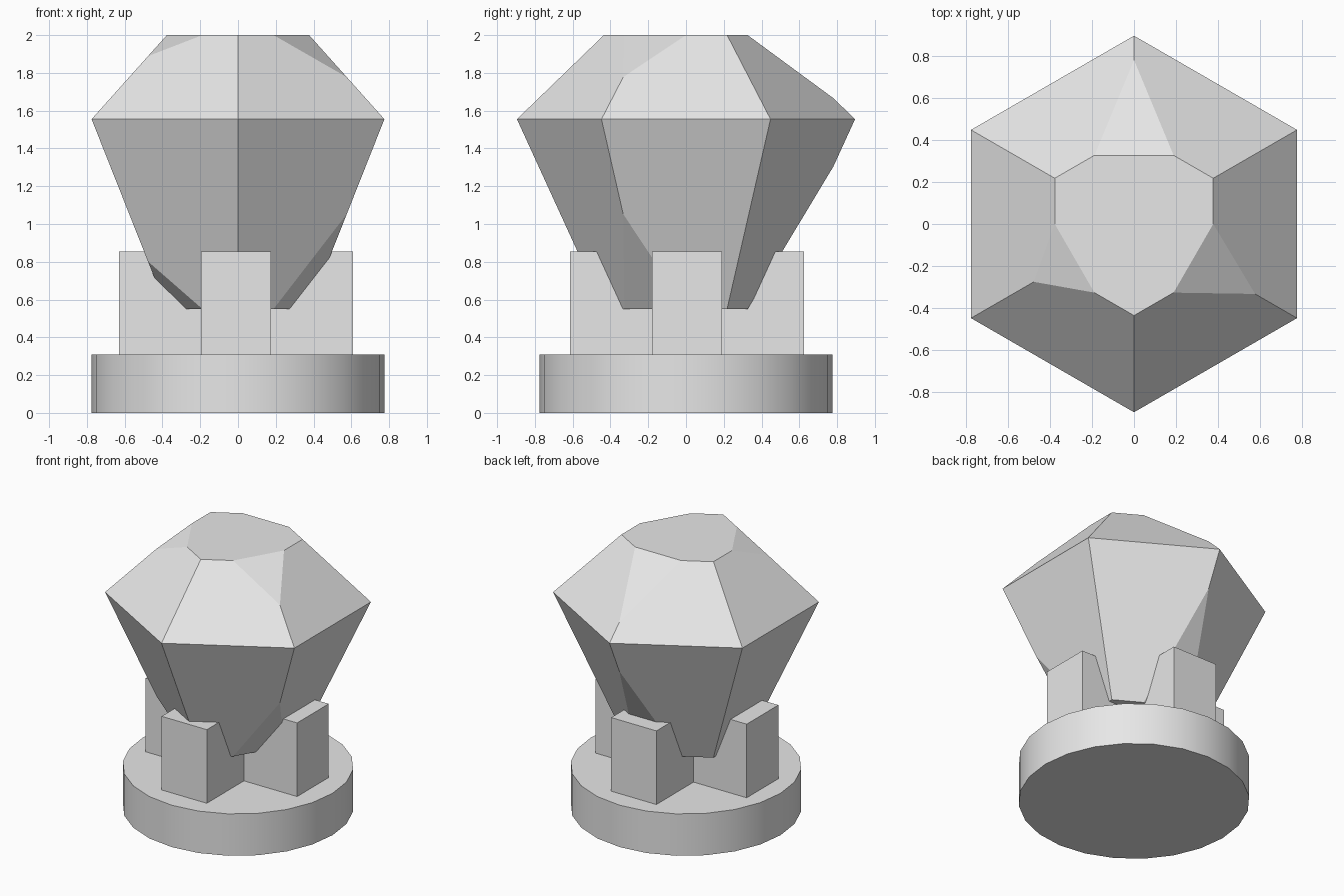
import bpy, bmesh
from math import sin, cos, radians
from mathutils import Vector

cube = bpy.data.objects.get("Cube")
if cube:
    bpy.data.objects.remove(cube, do_unlink=True)

grey = bpy.data.materials.new("light_grey")
grey.use_nodes = True
grey.diffuse_color = (0.8, 0.8, 0.8, 1)
grey.node_tree.nodes["Principled BSDF"].inputs["Base Color"].default_value = (0.8, 0.8, 0.8, 1)


def finish(bm, name):
    bmesh.ops.recalc_face_normals(bm, faces=bm.faces)
    mesh = bpy.data.meshes.new(name)
    bm.to_mesh(mesh)
    bm.free()
    mesh.materials.append(grey)
    obj = bpy.data.objects.new(name, mesh)
    bpy.context.collection.objects.link(obj)
    return obj


def box(name, low, high):
    bm = bmesh.new()
    bmesh.ops.create_cube(bm, size=1)
    for v in bm.verts:
        v.co = [h if c > 0 else l for c, l, h in zip(v.co, low, high)]
    return finish(bm, name)


# Round base
BASE_TOP = 0.31
bm = bmesh.new()
bmesh.ops.create_cone(bm, cap_ends=True, segments=24, radius1=0.775, radius2=0.775, depth=BASE_TOP)
bmesh.ops.translate(bm, verts=bm.verts, vec=(0, 0, BASE_TOP / 2))
base = finish(bm, "round_base")
bpy.ops.object.select_all(action='DESELECT')
base.select_set(True)
bpy.context.view_layer.objects.active = base
bpy.ops.object.shade_smooth_by_angle(angle=radians(30))

# Crossed support beams, whose ends form four prongs
box("side_to_side_support", (-0.63, -0.18, BASE_TOP), (0.61, 0.19, 0.855))
box("front_to_back_support", (-0.195, -0.615, BASE_TOP), (0.175, 0.625, 0.855))

# Hexagonal gem: bottom, girdle and top rings
GIRDLE, GIRDLE_R, END_R = 1.555, 0.895, 0.435
BOTTOM, TOP = 0.55, 2.0


def corner(k, radius, z):
    a = radians(90 + 60 * k)
    return Vector((radius * cos(a), radius * sin(a), z))


bm = bmesh.new()
rings = [[bm.verts.new(corner(k, r, z)) for k in range(6)]
         for r, z in ((END_R, BOTTOM), (GIRDLE_R, GIRDLE), (END_R, TOP))]
bm.faces.new(rings[0])
bm.faces.new(rings[2])
for lower, upper in zip(rings, rings[1:]):
    for k in range(6):
        n = (k + 1) % 6
        bm.faces.new((lower[k], lower[n], upper[n], upper[k]))

# Triangular chips on alternate corners, each of a different length
for k, reach in ((0, 0.75), (2, 0.25), (4, 0.5)):
    for z in (BOTTOM, TOP):
        tip = corner(k, END_R, z)
        a = tip.lerp(corner(k - 1, END_R, z), 0.5)
        b = tip.lerp(corner(k + 1, END_R, z), 0.5)
        c = tip.lerp(corner(k, GIRDLE_R, GIRDLE), reach)
        normal = (b - a).cross(c - a).normalized()
        if normal.dot(tip - a) < 0:
            normal.negate()
        cut = bmesh.ops.bisect_plane(bm, geom=bm.verts[:] + bm.edges[:] + bm.faces[:],
                                     plane_co=a, plane_no=normal, clear_outer=True)
        rim = [e for e in cut["geom_cut"] if isinstance(e, bmesh.types.BMEdge)]
        bmesh.ops.contextual_create(bm, geom=rim)
finish(bm, "faceted_gem")
